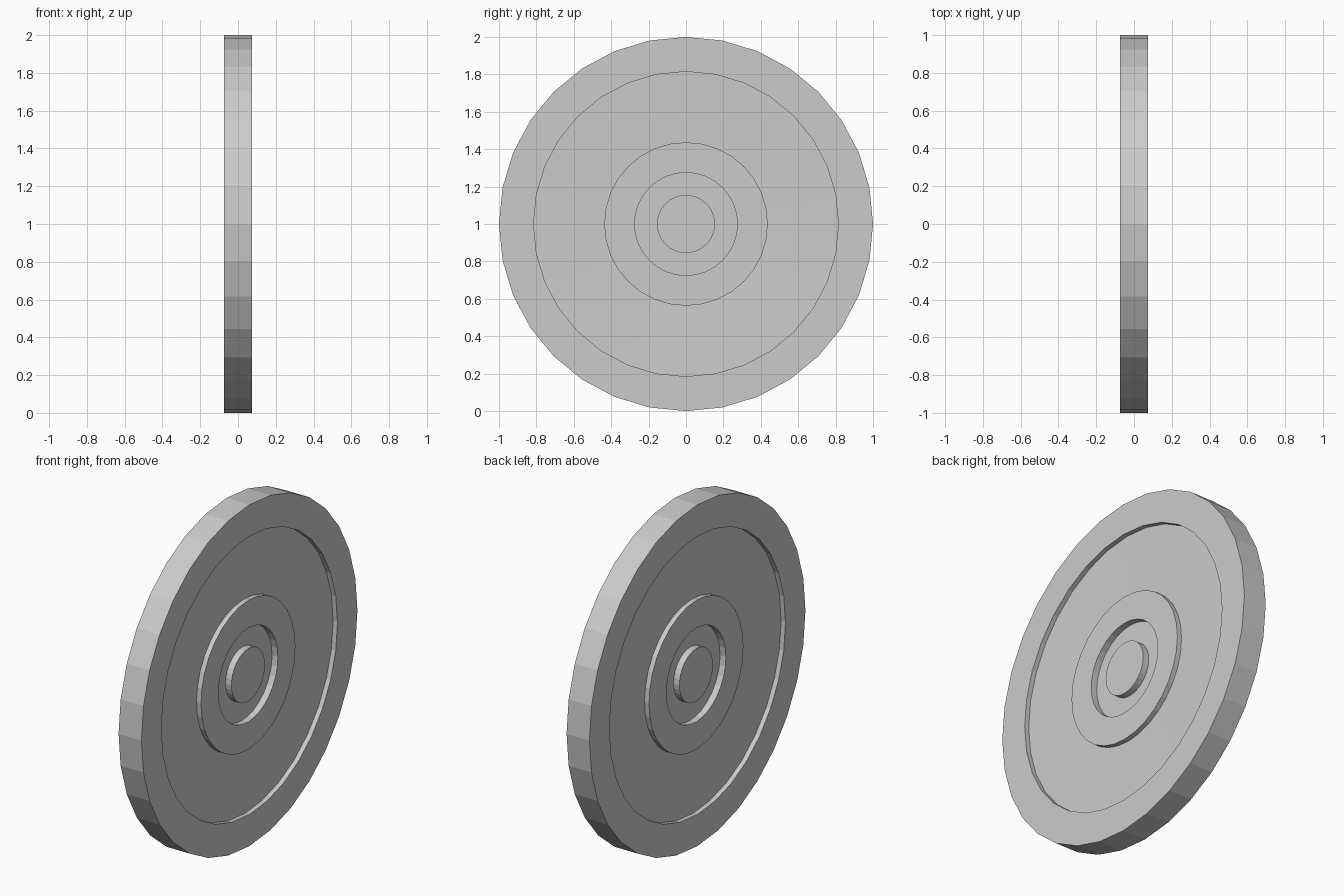
import bpy, bmesh
from math import sin, cos, tau

if "Cube" in bpy.data.objects:
    bpy.data.objects.remove(bpy.data.objects["Cube"])

SIDES = 32
# Half profile as (radius, distance from middle plane): boss, groove, hub ring, sloped web, rim
half = [(0.155, 0.066), (0.155, 0.028), (0.275, 0.028), (0.275, 0.066),
        (0.437, 0.066), (0.437, 0.037), (0.815, 0.046), (0.815, 0.074), (1.0, 0.074)]
# Mirror the profile to the other face of the wheel
profile = half + [(r, -x) for r, x in reversed(half)]

bm = bmesh.new()
rings = [[bm.verts.new((x, r * sin(tau * i / SIDES), 1 + r * cos(tau * i / SIDES)))
          for i in range(SIDES)] for r, x in profile]

# Boss caps on both faces
bm.faces.new(rings[0])
bm.faces.new(rings[-1])

# Revolved walls between neighbouring rings
for a, b in zip(rings, rings[1:]):
    for i in range(SIDES):
        j = (i + 1) % SIDES
        bm.faces.new((a[i], a[j], b[j], b[i]))
bmesh.ops.recalc_face_normals(bm, faces=bm.faces)

mesh = bpy.data.meshes.new("wheel_disc")
bm.to_mesh(mesh)
bm.free()
bpy.context.collection.objects.link(bpy.data.objects.new("wheel_disc", mesh))
